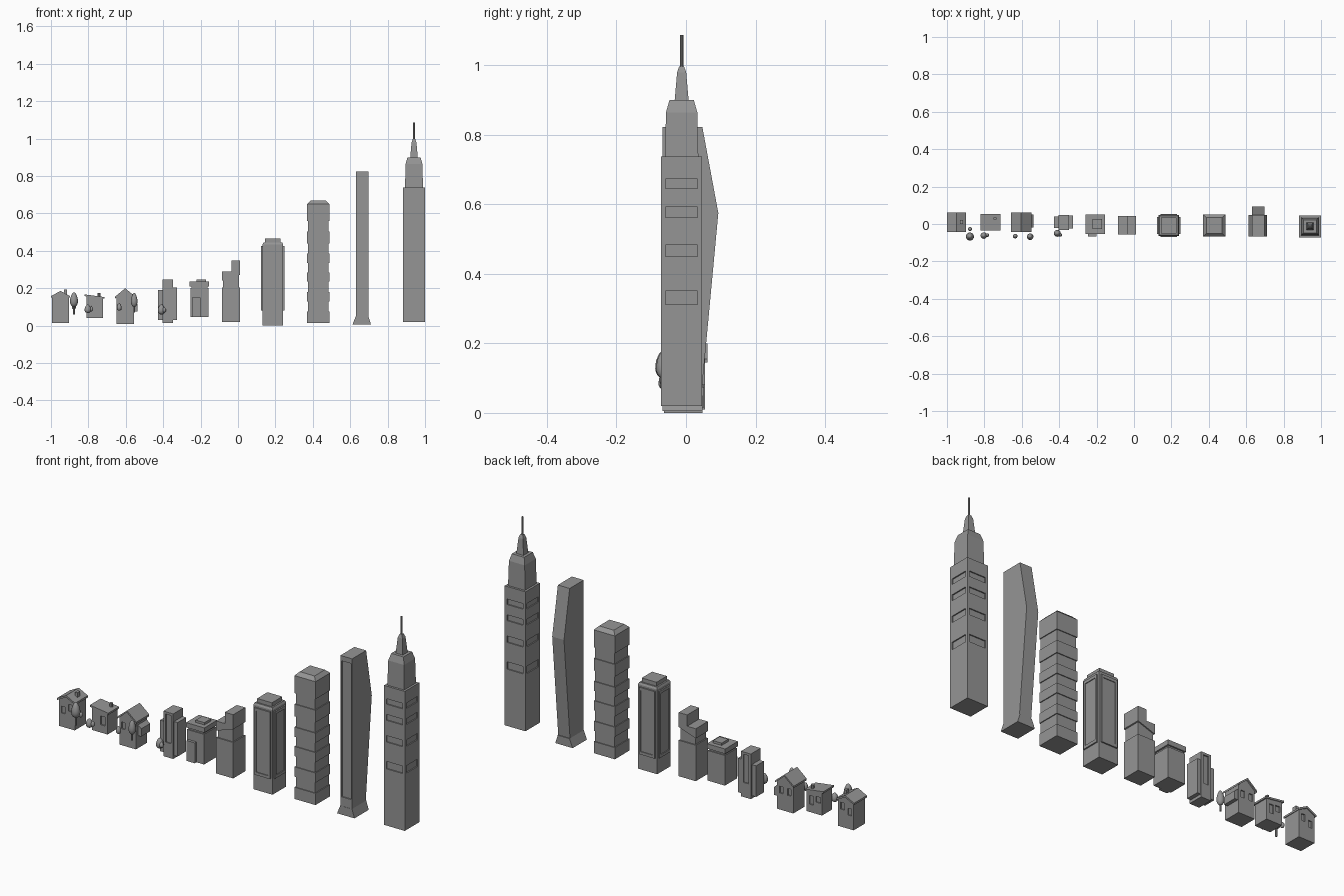
import bpy, bmesh, math
from mathutils import Matrix

if "Cube" in bpy.data.objects:
    bpy.data.objects.remove(bpy.data.objects["Cube"], do_unlink=True)

grey = bpy.data.materials.new("plain_grey")
grey.use_nodes = True
tone = (0.3, 0.3, 0.3, 1)
grey.diffuse_color = tone
grey.node_tree.nodes["Principled BSDF"].inputs["Base Color"].default_value = tone


def finish(name, bm):
    bmesh.ops.recalc_face_normals(bm, faces=bm.faces)
    me = bpy.data.meshes.new(name)
    bm.to_mesh(me)
    bm.free()
    me.materials.append(grey)
    ob = bpy.data.objects.new(name, me)
    bpy.context.collection.objects.link(ob)
    return ob


def add_box(bm, x0, x1, y0, y1, z0, z1):
    m = Matrix.Translation(((x0 + x1) / 2, (y0 + y1) / 2, (z0 + z1) / 2))
    bmesh.ops.create_cube(bm, size=1, matrix=m @ Matrix.Diagonal((x1 - x0, y1 - y0, z1 - z0, 1)))


def boxes(name, *specs):
    bm = bmesh.new()
    for s in specs:
        add_box(bm, *s)
    return finish(name, bm)


def prism(name, pts, a, b, axis="y"):
    """Extrude an (x, z) outline along y, or a (y, z) outline along x."""
    bm = bmesh.new()
    place = (lambda p, d: (p[0], d, p[1])) if axis == "y" else (lambda p, d: (d, p[0], p[1]))
    ends = [[bm.verts.new(place(p, d)) for p in pts] for d in (a, b)]
    bm.faces.new(ends[0])
    bm.faces.new(ends[1])
    for i in range(len(pts)):
        j = (i + 1) % len(pts)
        bm.faces.new((ends[0][i], ends[0][j], ends[1][j], ends[1][i]))
    return finish(name, bm)


def stack(name, cx, cy, profile):
    """Square tower from (z, half width) levels."""
    bm = bmesh.new()
    rings = [[bm.verts.new((cx + sx * r, cy + sy * r, z))
              for sx, sy in ((-1, -1), (1, -1), (1, 1), (-1, 1))] for z, r in profile]
    bm.faces.new(rings[0])
    bm.faces.new(rings[-1])
    for lo, hi in zip(rings, rings[1:]):
        for i in range(4):
            j = (i + 1) % 4
            bm.faces.new((lo[i], lo[j], hi[j], hi[i]))
    return finish(name, bm)


def carve(ob, *specs):
    """Cut box-shaped recesses, then drop the cutter."""
    cutter = boxes("recess_cutter", *specs)
    cutter.hide_render = True
    mod = ob.modifiers.new("recess", "BOOLEAN")
    mod.object, mod.operation, mod.solver = cutter, "DIFFERENCE", "EXACT"
    bpy.context.view_layer.objects.active = ob
    bpy.ops.object.modifier_apply(modifier=mod.name)
    bpy.data.objects.remove(cutter, do_unlink=True)


def ball(name, x, y, z, r, rz):
    """Smooth leaf mass, wider towards its bottom when tall."""
    bm = bmesh.new()
    bmesh.ops.create_uvsphere(bm, u_segments=16, v_segments=10, radius=1)
    for v in bm.verts:
        w = r * (1 - 0.25 * v.co.z if rz > r * 1.3 else 1)
        v.co = (x + v.co.x * w, y + v.co.y * w, z + v.co.z * rz)
    for f in bm.faces:
        f.smooth = True
    return finish(name, bm)


def post(name, x, y, z0, z1, r):
    bm = bmesh.new()
    bmesh.ops.create_cone(bm, cap_ends=True, segments=10, radius1=r, radius2=r, depth=z1 - z0,
                          matrix=Matrix.Translation((x, y, (z0 + z1) / 2)))
    return finish(name, bm)


def tree(name, x, y, z0, z1, trunk_z, r):
    ball(name + "_crown", x, y, (z0 + z1) / 2, r, (z1 - z0) / 2)
    post(name + "_trunk", x, y, trunk_z, z0 + 0.02, 0.005)


def gable(name, x0, x1, y0, y1, z0, eave, peak, over):
    """House body with a pitched roof slab."""
    mx, t = (x0 + x1) / 2, 0.01
    body = prism(name + "_body", [(x0, z0), (x1, z0), (x1, eave), (mx, peak - t), (x0, eave)], y0, y1)
    drop = over * (peak - eave) / (mx - x0)
    l, r, e = x0 - over, x1 + over, eave - drop
    prism(name + "_roof", [(l, e), (mx, peak - t), (r, e), (r, e + t), (mx, peak), (l, e + t)],
          y0 - over, y1 + over)
    return body


def opening(x0, x1, z0, z1, y, d=0.006):
    return (x0, x1, y - d, y + d, z0, z1)


# House with chimney
house = gable("first_house", -0.994, -0.904, -0.037, 0.055, 0.015, 0.153, 0.185, 0.006)
carve(house, *[opening(x, x + 0.02, z, z + 0.035, y)
               for y in (-0.037, 0.055) for x, z in ((-0.98, 0.085), (-0.94, 0.105))])
boxes("first_house_chimney", (-0.929, -0.915, 0.0, 0.022, 0.15, 0.192))
tree("first_tree", -0.877, -0.067, 0.1, 0.178, 0.06, 0.021)
ball("first_bush", -0.877, -0.027, 0.1, 0.011, 0.014)

# House with single-slope roof
house = prism("second_house_body", [(-0.81, 0.04), (-0.722, 0.04), (-0.722, 0.147), (-0.81, 0.157)], -0.03, 0.05)
carve(house, *[opening(-0.762, -0.738, 0.08, 0.125, y) for y in (-0.03, 0.05)],
      opening(-0.8, -0.775, 0.1, 0.13, 0.05))
prism("second_house_roof", [(-0.82, 0.158), (-0.715, 0.144), (-0.715, 0.153), (-0.82, 0.167)], -0.034, 0.054)
post("second_house_chimney", -0.743, 0.03, 0.14, 0.175, 0.009)
ball("second_bush_large", -0.803, -0.062, 0.09, 0.017, 0.023)
ball("second_bush_small", -0.785, -0.06, 0.09, 0.01, 0.014)

# House with side extension
house = gable("third_house", -0.65, -0.556, -0.036, 0.055, 0.01, 0.152, 0.2, 0.007)
carve(house, *[opening(x, x + 0.02, 0.095, 0.13, y)
               for y in (-0.036, 0.055) for x in (-0.638, -0.592)])
prism("third_house_extension", [(-0.556, 0.075), (-0.537, 0.075), (-0.537, 0.115), (-0.556, 0.13)], -0.02, 0.052)
tree("third_tree", -0.555, -0.068, 0.1, 0.175, 0.07, 0.017)
ball("third_bush", -0.635, -0.065, 0.1, 0.012, 0.02)

# Small block with tall central slab and two wings
slab = boxes("block_slab", (-0.403, -0.347, -0.032, 0.048, 0.015, 0.247))
carve(slab, *[opening(-0.39, -0.36, 0.09, 0.235, y) for y in (-0.032, 0.048)])
boxes("block_left_wing", (-0.347, -0.327, -0.025, 0.045, 0.03, 0.205))
boxes("block_right_wing", (-0.428, -0.403, -0.022, 0.04, 0.03, 0.19))
ball("block_bush_large", -0.41, -0.05, 0.087, 0.018, 0.027)
ball("block_bush_small", -0.395, -0.058, 0.085, 0.01, 0.014)

# Low office with cornice and porch
boxes("office_body", (-0.255, -0.157, -0.052, 0.048, 0.045, 0.2))
boxes("office_neck", (-0.249, -0.163, -0.046, 0.042, 0.2, 0.21))
boxes("office_cornice", (-0.258, -0.154, -0.054, 0.05, 0.21, 0.235))
boxes("office_roof_block", (-0.222, -0.172, -0.027, 0.027, 0.235, 0.247))
boxes("office_porch", (-0.246, -0.2, -0.066, -0.05, 0.045, 0.15))

# Stepped tower with a slanted waist
boxes("stepped_base", (-0.085, 0.012, -0.056, 0.042, 0.02, 0.205))
prism("stepped_waist", [(-0.079, 0.205), (0.006, 0.205), (0.006, 0.28), (-0.079, 0.25)], -0.05, 0.036)
prism("stepped_top", [(-0.085, 0.24), (0.012, 0.273), (0.012, 0.348), (-0.036, 0.348),
                      (-0.036, 0.29), (-0.085, 0.29)], -0.056, 0.042)

# Tower with raised framed panels on every side
cx, cy = 0.186, -0.008
stack("panel_tower_core", cx, cy, [(0, 0.055), (0.435, 0.055), (0.445, 0.05)])
boxes("panel_tower_cap", (cx - 0.042, cx + 0.042, cy - 0.042, cy + 0.042, 0.44, 0.465))
w, o = 0.045, 0.062
frames = [
    ("x", (cx - o, cx + o, cy - w, cy + w, 0.08, 0.425)),
    ("y", (cx - w, cx + w, cy - o, cy + o, 0.08, 0.425))]
for axis, spec in frames:
    panel = boxes("panel_tower_frame_" + axis, spec)
    i = 0.034
    for s in (-1, 1):
        if axis == "x":
            carve(panel, (cx + s * o - 0.004, cx + s * o + 0.004, cy - i, cy + i, 0.095, 0.41))
        else:
            carve(panel, (cx - i, cx + i, cy + s * o - 0.004, cy + s * o + 0.004, 0.095, 0.41))

# Tower of alternating wide and narrow tiers
levels = [0.015, 0.075, 0.13, 0.18, 0.235, 0.285, 0.335, 0.385, 0.44, 0.503, 0.56, 0.65]
profile = []
for k, (lo, hi) in enumerate(zip(levels, levels[1:])):
    r = 0.06 if k % 2 == 0 else 0.0555
    profile += [(lo, r), (hi, r)]
stack("tiered_tower", 0.429, -0.008, profile + [(0.668, 0.042)])

# Slim tower with bent back and flared foot
slim = prism("slim_tower", [(-0.067, 0.04), (0.043, 0.04), (0.093, 0.575), (0.047, 0.823), (-0.067, 0.823)],
             0.63, 0.697, "x")
carve(slim, opening(0.637, 0.69, 0.097, 0.797, -0.067))
prism("slim_tower_foot", [(0.612, 0.006), (0.711, 0.006), (0.697, 0.05), (0.63, 0.05)], -0.068, 0.048)

# Tallest tower: recessed slots on each side, tapered crown and mast
cx, cy, h = 0.941, -0.0125, 0.059
tall = boxes("tall_tower_shaft", (cx - h, cx + h, cy - h, cy + h, 0.02, 0.738))
slots = []
for z0, z1 in ((0.312, 0.35), (0.45, 0.483), (0.562, 0.592), (0.645, 0.673)):
    for s in (-1, 1):
        slots.append((cx - 0.046, cx + 0.046, cy + s * h - 0.006, cy + s * h + 0.006, z0, z1))
        slots.append((cx + s * h - 0.006, cx + s * h + 0.006, cy - 0.046, cy + 0.046, z0, z1))
for slot in slots:
    carve(tall, slot)
stack("tall_tower_crown", cx, cy, [(0.735, 0.048), (0.865, 0.045), (0.9, 0.035)])
stack("tall_tower_spire", cx, cy, [(0.9, 0.02), (0.98, 0.013), (0.997, 0.007)])
post("tall_tower_mast", cx, cy, 0.99, 1.087, 0.005)
